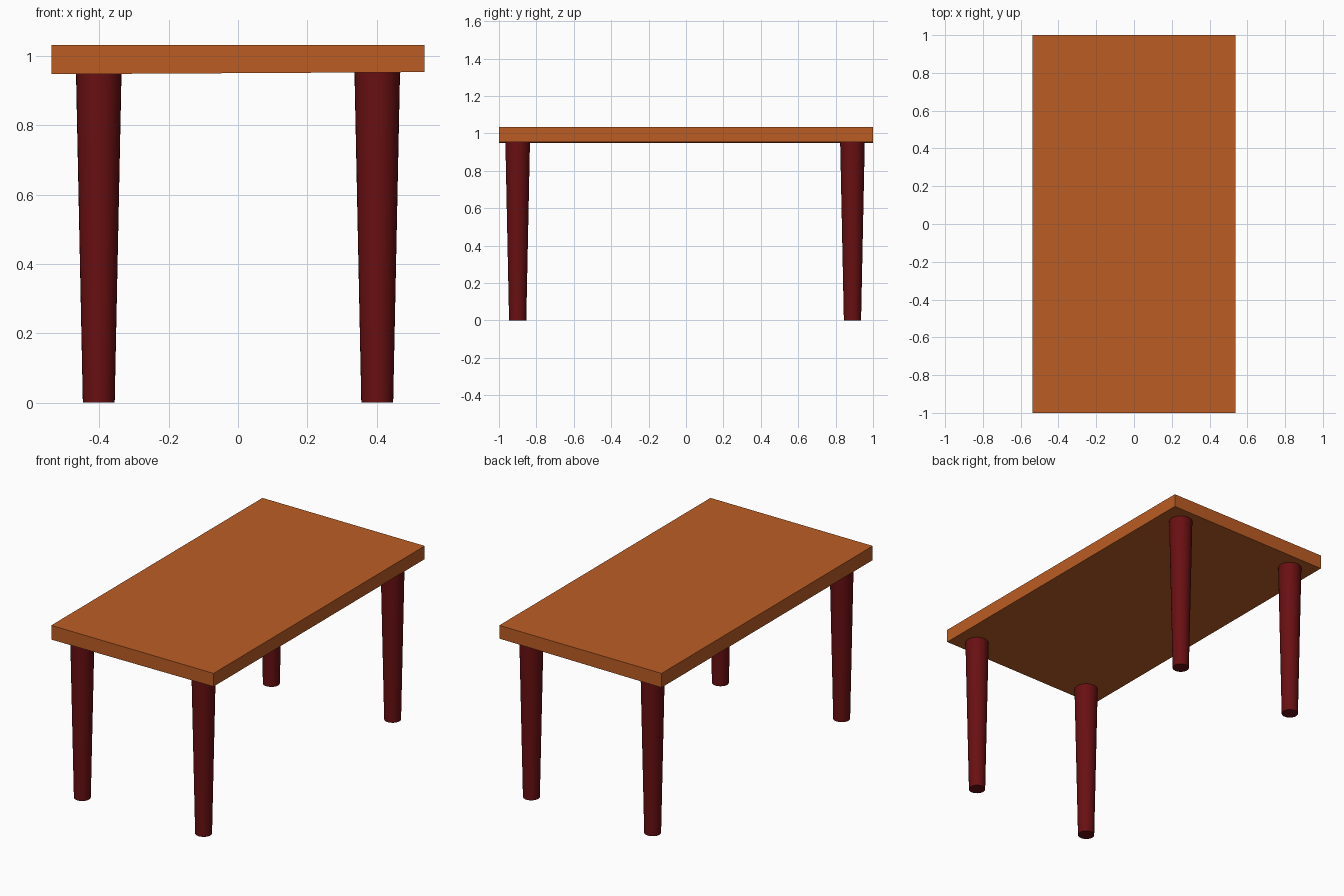
import bpy, bmesh

if "Cube" in bpy.data.objects:
    bpy.data.objects.remove(bpy.data.objects["Cube"])


def material(name, rgb):
    m = bpy.data.materials.new(name)
    m.diffuse_color = (*rgb, 1)
    m.use_nodes = True
    m.node_tree.nodes["Principled BSDF"].inputs["Base Color"].default_value = m.diffuse_color
    return m


def add_object(name, bm, mat):
    mesh = bpy.data.meshes.new(name)
    bm.to_mesh(mesh)
    bm.free()
    mesh.materials.append(mat)
    ob = bpy.data.objects.new(name, mesh)
    bpy.context.collection.objects.link(ob)
    return ob


wood = material("orange wood", (0.50, 0.110, 0.018))
dark = material("dark red wood", (0.14, 0.005, 0.006))

# Table top: a slab whose underside rises slightly towards +x
bm = bmesh.new()
bmesh.ops.create_cube(bm, size=2)
for v in bm.verts:
    top = v.co.z > 0
    under = 0.948 if v.co.x < 0 else 0.954
    v.co = (v.co.x * 0.538, v.co.y, 1.033 if top else under)
add_object("table_top", bm, wood)

# Four tapered round legs, reaching just into the slab
HEIGHT = 0.965
for side, x in (("left", -0.402), ("right", 0.402)):
    for end, y in (("front", -0.9), ("back", 0.89)):
        bm = bmesh.new()
        bmesh.ops.create_cone(bm, cap_ends=True, segments=32,
                              radius1=0.046, radius2=0.066, depth=HEIGHT)
        bmesh.ops.translate(bm, verts=bm.verts, vec=(0, 0, HEIGHT / 2))
        for f in bm.faces:
            f.smooth = len(f.verts) == 4
        for e in bm.edges:
            e.smooth = all(f.smooth for f in e.link_faces)
        leg = add_object(f"{end}_{side}_leg", bm, dark)
        leg.location = (x, y, 0)
